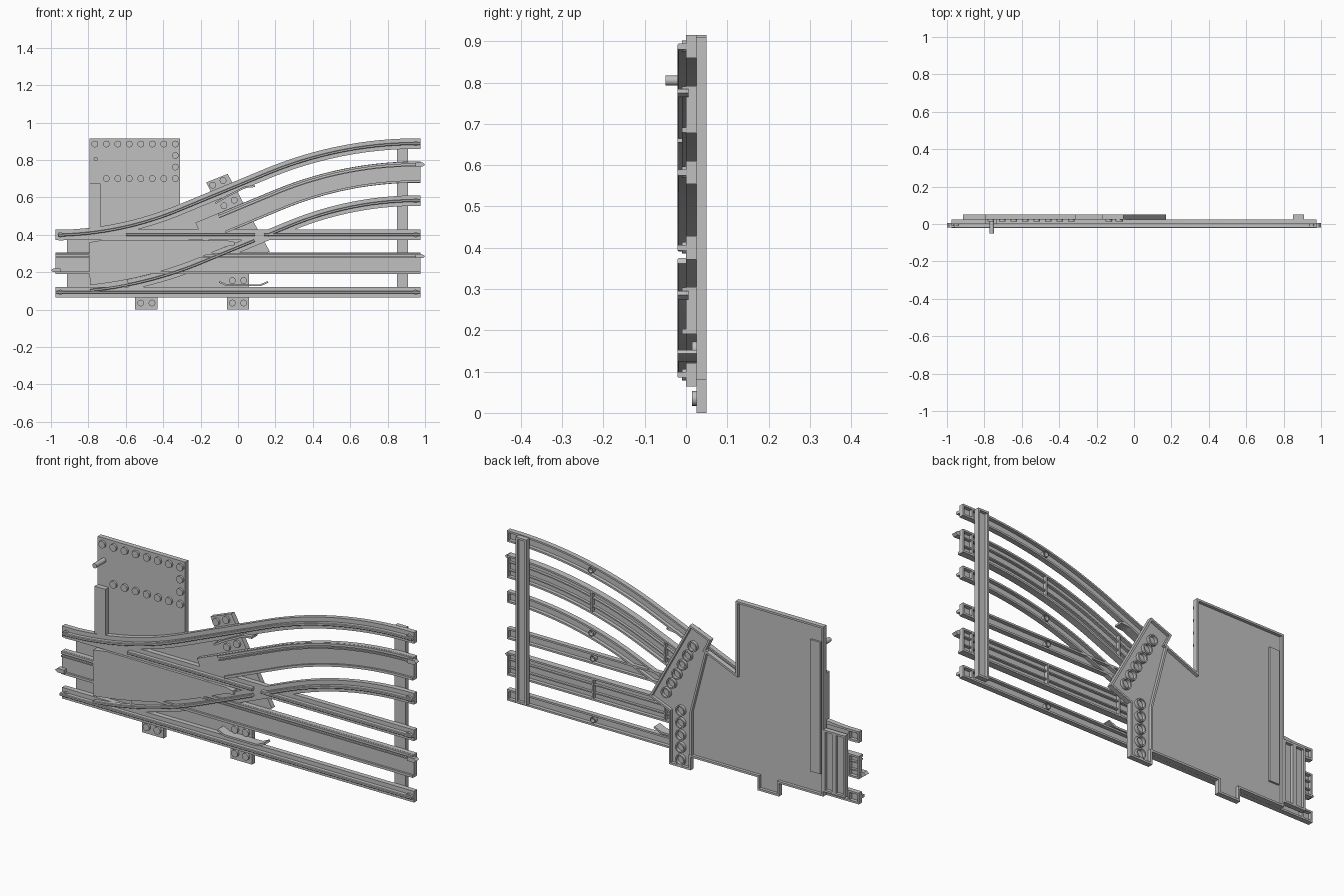
import bpy, bmesh, math
from mathutils import Vector, Matrix

if "Cube" in bpy.data.objects:
    bpy.data.objects.remove(bpy.data.objects["Cube"])

grey = bpy.data.materials.new("light_grey")
grey.use_nodes = True
COLOR = (0.53, 0.53, 0.53, 1)
grey.diffuse_color = COLOR
grey.node_tree.nodes["Principled BSDF"].inputs["Base Color"].default_value = COLOR

END = 0.975          # half length of the straight beds
FRONT, BACK = 0.025, 0.05   # base plate faces
parts = []


def finish(name, bm):
    bmesh.ops.recalc_face_normals(bm, faces=bm.faces)
    mesh = bpy.data.meshes.new(name)
    bm.to_mesh(mesh)
    bm.free()
    mesh.materials.append(grey)
    ob = bpy.data.objects.new(name, mesh)
    bpy.context.collection.objects.link(ob)
    parts.append(ob)


def slab(name, outline, y0, y1, rim=0):
    """Prism from an x/z outline; a rim hollows it from the back."""
    bm = bmesh.new()
    a = [bm.verts.new((x, y0, z)) for x, z in outline]
    b = [bm.verts.new((x, y1, z)) for x, z in outline]
    n = len(a)
    bm.faces.new(a)
    back = bm.faces.new(b[::-1])
    for i in range(n):
        j = (i + 1) % n
        bm.faces.new((a[i], b[i], b[j], a[j]))
    bmesh.ops.recalc_face_normals(bm, faces=bm.faces)
    if rim:
        bmesh.ops.inset_region(bm, faces=[back], thickness=rim, use_even_offset=True)
        walls = bmesh.ops.extrude_discrete_faces(bm, faces=[back])
        for v in walls["faces"][0].verts:
            v.co.y = y0 + 0.01
    finish(name, bm)


def box(name, x0, x1, z0, z1, y0, y1, rim=0):
    slab(name, [(x0, z0), (x1, z0), (x1, z1), (x0, z1)], y0, y1, rim)


def peg(name, x, z, r, y0, y1):
    bm = bmesh.new()
    m = Matrix.Translation((x, (y0 + y1) / 2, z)) @ Matrix.Rotation(math.pi / 2, 4, 'X')
    bmesh.ops.create_cone(bm, cap_ends=True, segments=16, radius1=r, radius2=r,
                          depth=y1 - y0, matrix=m)
    finish(name, bm)


def tube(name, x, z, r, y0, y1):
    bm = bmesh.new()
    loops = [[bm.verts.new((x + q * math.cos(a), y, z + q * math.sin(a)))
              for a in (k * math.tau / 16 for k in range(16))]
             for q, y in ((r, y0), (r, y1), (r * .75, y1), (r * .75, y0))]
    for i in range(4):
        for k in range(16):
            j, m = (i + 1) % 4, (k + 1) % 16
            bm.faces.new((loops[i][k], loops[i][m], loops[j][m], loops[j][k]))
    finish(name, bm)


def sweep(name, path, profile):
    """Sweep a closed (sideways, y) profile along an x/z path."""
    bm = bmesh.new()
    rings = []
    for i, p in enumerate(path):
        d = (Vector(path[min(i + 1, len(path) - 1)]) - Vector(path[max(i - 1, 0)])).normalized()
        rings.append([bm.verts.new((p[0] - d.y * u, y, p[1] + d.x * u)) for u, y in profile])
    n = len(profile)
    for r, s in zip(rings, rings[1:]):
        for k in range(n):
            bm.faces.new((r[k], r[(k + 1) % n], s[(k + 1) % n], s[k]))
    bm.faces.new(rings[0])
    bm.faces.new(rings[-1])
    finish(name, bm)


def bar_profile(w, y0, y1, u=0):
    return [(u - w, y1), (u - w, y0), (u + w, y0), (u + w, y1)]


def channel_profile(w):
    t = w - 0.009
    return [(-w, FRONT), (-w, 0), (w, 0), (w, FRONT),
            (t, FRONT), (t, 0.007), (-t, 0.007), (-t, FRONT)]


def s_curve(offset, x_min=-END, x_max=END):
    """Diverging route: arc, straight, reversed arc, at a sideways offset."""
    R, A, N = 1.94, math.radians(22.5), 20
    x0, z0, x1, z1 = -0.995, 0.245, 0.96, 0.735
    first = [(x0 + R * math.sin(A * i / N), z0 + R * (1 - math.cos(A * i / N)), A * i / N)
             for i in range(N + 1)]
    last = [(x1 - R * math.sin(a), z1 - R * (1 - math.cos(a)), a) for _, _, a in reversed(first)]
    p, q = first[-1], last[0]
    mid = [(p[0] + (q[0] - p[0]) * k / N, p[1] + (q[1] - p[1]) * k / N, A) for k in range(1, N)]
    pts = [(x - math.sin(a) * offset, z + math.cos(a) * offset)
           for x, z, a in first + mid + last + [(END, z1, 0)]]
    return [p for p in pts if x_min <= p[0] <= x_max + 0.001]


def straight(z, x0=-END, x1=END):
    return [(x0, z), (x1, z)]


# Base plate with switch stand, tabs and sleeper bars
plate = [(-.795, .065), (-.55, .065), (-.55, 0), (-.43, 0), (-.43, .065), (-.06, .065),
         (-.06, 0), (.06, 0), (.06, .265), (.17, .31), (-.055, .725), (-.17, .68),
         (-.14, .62), (-.31, .55), (-.31, .915), (-.795, .915)]
slab("base_plate", plate, FRONT, BACK, 0.01)
sweep("sleeper_rib", [(-.06, .07), (-.06, .29), (-.145, .62)], bar_profile(.005, .03, BACK))
box("left_sleeper_outer", -.915, -.855, .09, .4, FRONT, BACK, .01)
box("left_sleeper_inner", -.855, -.795, .09, .4, FRONT, BACK, .01)
box("right_sleeper", .85, .91, .08, .91, FRONT, BACK, .01)
box("lever_housing", -.795, -.735, .44, .675, 0, FRONT)
box("lever_slot_cover", -.775, -.72, .17, .83, .033, .045)
peg("lever_pin", -.76, .805, .012, -.05, .03)

# Studs on the front of the base
PITCH = 0.0615
studs = [(-.335 - PITCH * i, .885) for i in range(8)]
studs += [(-.335 - PITCH * i, .7) for i in range(7)]
studs += [(-.335, .762), (-.335, .824), (-.52, .035), (-.46, .035)]
studs += [(x, z) for x in (-.03, .03) for z in (.035, .155)]
studs += [(-.135, .665), (-.08, .69), (-.075, .555), (-.02, .585)]
for x, z in studs:
    peg("stud", x, z, .018, .014, .03)

# Tubes under the sleeper
for i in range(5):
    tube("sleeper_tube", 0, .035 + PITCH * i, .026, .03, BACK)
for i in range(6):
    tube("sleeper_tube", .08 - .0295 * i, .35 + .054 * i, .026, .03, BACK)

# Rail beds, open underneath
rail_w, mid_w = 0.028, 0.057
beds = [("lower_bed", straight(.0925), rail_w), ("upper_bed", straight(.4), rail_w),
        ("centre_bed", straight(.2475), mid_w), ("curved_outer_bed", s_curve(.1525), rail_w),
        ("curved_inner_bed", s_curve(-.1525, -.6), rail_w),
        ("curved_centre_bed", s_curve(0, -.22), mid_w)]
for name, path, w in beds:
    sweep(name, path, channel_profile(w))
    for x, z in (path[0], path[-1]):
        if abs(x) > .95:
            s = math.copysign(1, x)
            for inset in (.004, .055):
                c = s * (END - inset)
                box("end_wall", c - .004, c + .004, z - w + .002, z + w - .002, .003, FRONT)
    # Underside stiffeners
    for at in (.1, .5):
        x, z = min(path, key=lambda p: abs(p[0] - at)) if len(path) > 2 else (at, path[0][1])
        if w == mid_w:
            box("bed_web", x - .004, x + .004, z - w + .006, z + w - .006, .005, FRONT)
        elif at == .5:
            tube("bed_tube", x, z, .015, .005, FRONT)
    if w == mid_w:
        for u in (-.02, .02):
            sweep("bed_keel", path, bar_profile(.003, .005, .02, u))

# Running rails with chamfered heads
rails = [straight(.0925), straight(.4, -.6, .09), straight(.4, .14), s_curve(.1525),
         s_curve(-.1525, -.8, .09), s_curve(-.1525, .14)]
RAIL = [(-.007, .002), (-.007, -.018), (-.004, -.021), (.004, -.021), (.007, -.018), (.007, .002)]
for path in rails:
    sweep("rail", path, RAIL)

# Raised strips on the centre beds
for path, tag in ((straight(.2475), "straight"), (s_curve(0, -.1), "curved")):
    for u, w in ((-.05, .006), (.05, .006), (.033, .003)):
        sweep(tag + "_centre_strip", path, bar_profile(w, -.01, .002, u))

# Joint pads and connector tips at the ends
for x, z in [(-.95, .0925), (-.95, .4), (.95, .0925), (.95, .4), (.95, .5825), (.95, .8875)]:
    peg("joint_pad", x, z, .014, -.01, .002)
for x0, x1, z in ((-1, -.95, .21), (.95, 1, .285), (.95, 1, .775)):
    d = .012 if x0 < 0 else 0
    slab("connector_tip", [(x0 + d, z - .01), (x1 - .012 + d, z - .01), (x1, z),
                           (x1 - .012 + d, z + .01), (x0 + d, z + .01), (x0, z)], -.02, .006)

# Point cover bounded by the curved rail
low_edge = [(x, z + .006) for x, z in s_curve(-.13, -.795, -.06)]
slab("point_cover", low_edge + [(-.015, .345), (-.02, .362), (-.06, .37), (-.72, .372), (-.795, .36)],
     -.012, .03)

# Check rails with flared ends
sweep("lower_check_rail", [(-.1, .148), (-.06, .13), (.12, .13), (.16, .148)],
      bar_profile(.005, -.02, FRONT))
sweep("upper_check_rail", [(-.12, .57), (-.06, .605), (.04, .655), (.09, .66)],
      bar_profile(.005, -.02, FRONT))

# Smooth curved sides, keep hard edges
for ob in parts:
    ob.select_set(True)
bpy.context.view_layer.objects.active = parts[0]
bpy.ops.object.shade_smooth_by_angle(angle=math.radians(30))
